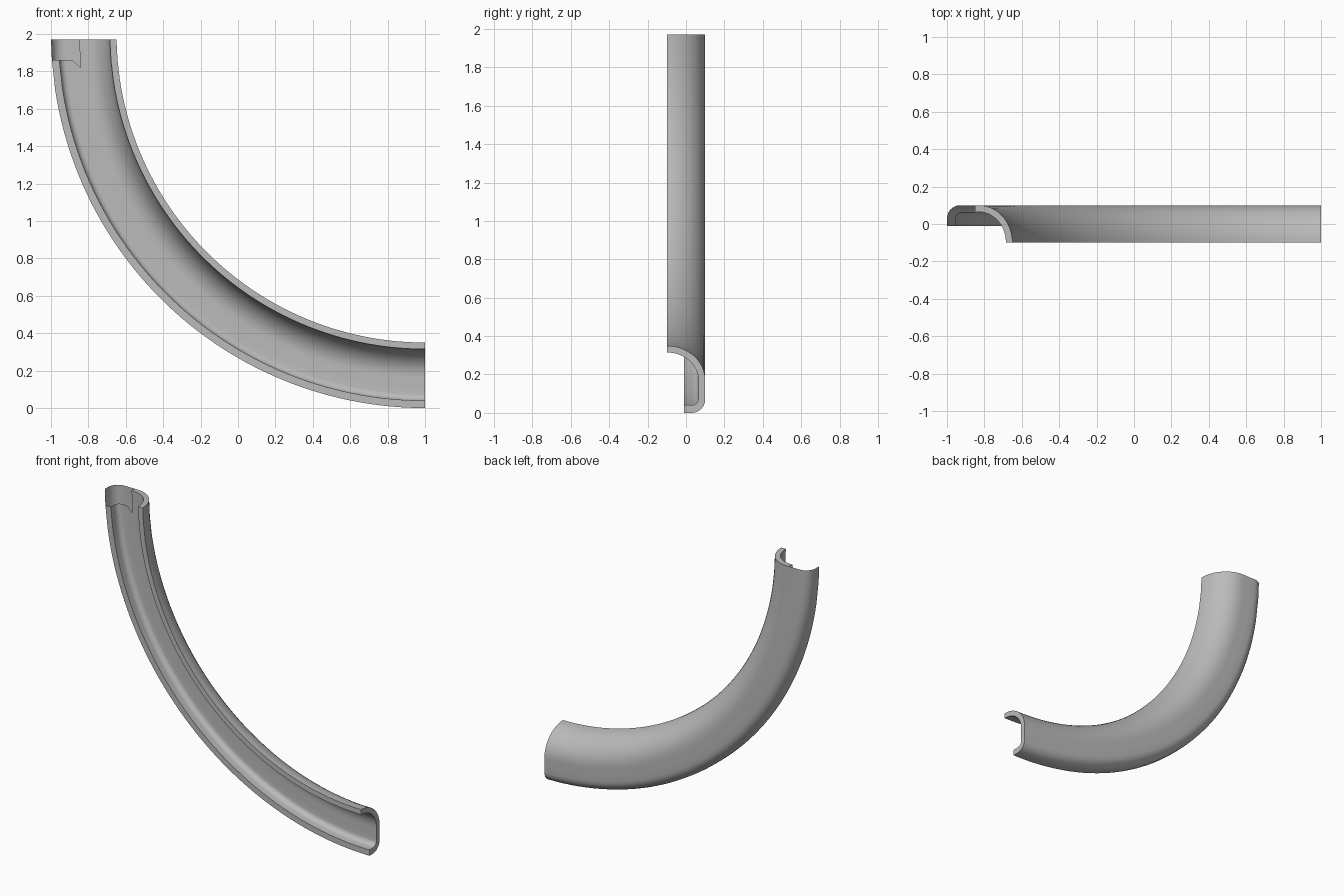
import bpy, bmesh
from math import sin, cos, asin, pi

cube = bpy.data.objects.get("Cube")
if cube:
    bpy.data.objects.remove(cube)

CX, CZ = 1.0, 2.0       # centre of the bend
STEPS = 48              # sections along the bend
ARC = 12                # points on the flared wall

mat = bpy.data.materials.new("plain grey")
mat.use_nodes = True
grey = (0.5, 0.5, 0.5, 1)
mat.diffuse_color = grey
mat.node_tree.nodes["Principled BSDF"].inputs["Base Color"].default_value = grey


def skin(rim_r, corner, back_y, flare):
    """Cross-section (radius, y) from the outer rim to the front lip."""
    pts = [(rim_r, -0.01)]
    for i in range(7):
        a = i / 6 * pi / 2
        pts.append((rim_r - corner + corner * cos(a), back_y - corner + corner * sin(a)))
    pts += [(1.89, back_y), (1.85, back_y)]
    for i in range(ARC + 1):
        a = i / ARC * pi / 2
        pts.append((1.83 - flare * sin(a), -0.1 + (back_y + 0.1) * cos(a)))
    return pts


outer = skin(2.0, 0.07, 0.10, 0.18)
inner = skin(1.96, 0.035, 0.065, 0.145)
profile = outer + inner[::-1]
n, half = len(profile), len(outer)


def section(row, r, index):
    """Angle of one profile point on a given row."""
    if row == 0:
        return asin((CZ - 1.97) / r)
    if row == 1:
        notch_tip = index >= half and abs(r - 1.85) < 0.001
        return asin((CZ - (1.82 if notch_tip else 1.86)) / r)
    start = 0.15
    return start + (pi / 2 - start) * (row - 2) / STEPS


# Sweep the double-skinned channel around the bend
bm = bmesh.new()
rows = []
for row in range(STEPS + 3):
    ring = []
    for i, (r, y) in enumerate(profile):
        t = section(row, r, i)
        ring.append(bm.verts.new((CX - r * cos(t), y, CZ - r * sin(t))))
    rows.append(ring)


def cut_away(i):
    """Liner and rim strips missing at the upper end."""
    j = (i + 1) % n
    return i >= half and profile[i][0] > 1.849 and (j == 0 or profile[j][0] > 1.849)


for row in range(STEPS + 2):
    for i in range(n):
        if row == 0 and cut_away(i):
            continue
        j = (i + 1) % n
        bm.faces.new((rows[row][i], rows[row][j], rows[row + 1][j], rows[row + 1][i]))

# Close the wall thickness at both ends, except beside the notch
for row in (0, STEPS + 2):
    ring = rows[row]
    for i in range(half - 1):
        if row == 0 and profile[i + 1][0] > 1.849:
            continue
        bm.faces.new((ring[i], ring[i + 1], ring[n - 2 - i], ring[n - 1 - i]))

bmesh.ops.recalc_face_normals(bm, faces=bm.faces)
mesh = bpy.data.meshes.new("curved_channel")
bm.to_mesh(mesh)
bm.free()
mesh.materials.append(mat)
channel = bpy.data.objects.new("curved_channel", mesh)
bpy.context.collection.objects.link(channel)
bpy.context.view_layer.objects.active = channel
channel.select_set(True)
bpy.ops.object.shade_smooth_by_angle(angle=0.6)
